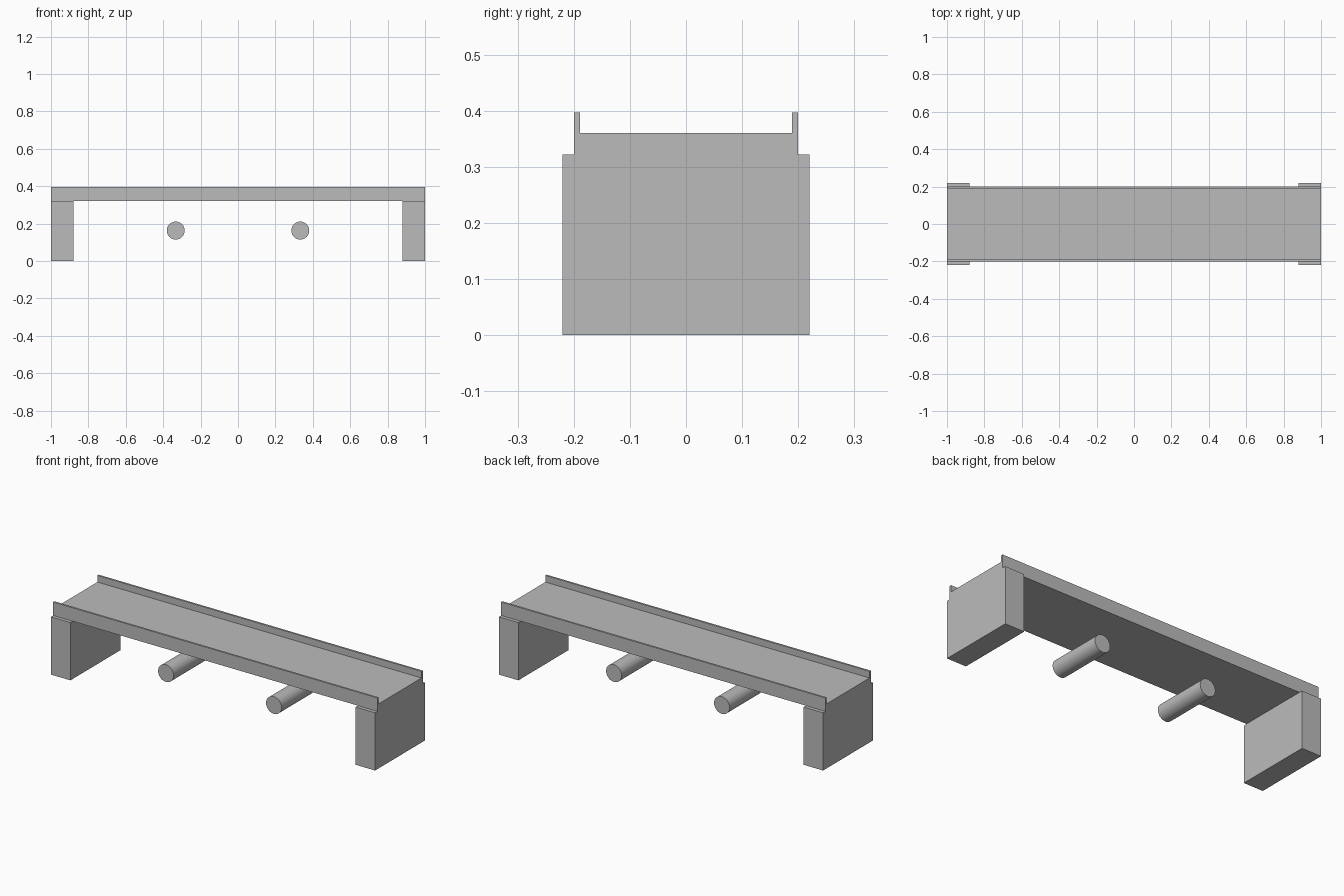
import bpy
import bmesh
from mathutils import Matrix

cube = bpy.data.objects.get("Cube")
if cube:
    bpy.data.objects.remove(cube, do_unlink=True)

grey = bpy.data.materials.new("concrete grey")
grey.use_nodes = True
colour = (0.5, 0.5, 0.5, 1)
grey.diffuse_color = colour
grey.node_tree.nodes["Principled BSDF"].inputs["Base Color"].default_value = colour


def add_object(name, bm):
    mesh = bpy.data.meshes.new(name)
    bm.to_mesh(mesh)
    bm.free()
    mesh.materials.append(grey)
    obj = bpy.data.objects.new(name, mesh)
    bpy.context.collection.objects.link(obj)
    return obj


def extrude_profile(name, points, length):
    """Extrude a closed (y, z) profile along x, centred on x = 0."""
    bm = bmesh.new()
    face = bm.faces.new([bm.verts.new((-length / 2, y, z)) for y, z in points])
    grown = bmesh.ops.extrude_face_region(bm, geom=[face])["geom"]
    verts = [v for v in grown if isinstance(v, bmesh.types.BMVert)]
    bmesh.ops.translate(bm, verts=verts, vec=(length, 0, 0))
    bmesh.ops.recalc_face_normals(bm, faces=bm.faces)
    return add_object(name, bm)


# Deck with a thin raised parapet along each long edge
half, inner = 0.2, 0.189
base, floor, top = 0.322, 0.36, 0.397
right_side = [(half, base), (half, top), (inner, top), (inner, floor)]
left_side = [(-y, z) for y, z in reversed(right_side)]
extrude_profile("deck_with_parapets", right_side + left_side, 2)

for side, label in ((-1, "right"), (1, "left")):
    # Solid end support, slightly wider than the deck
    pier = [(-0.22, 0), (0.22, 0), (0.22, base), (-0.22, base)]
    support = extrude_profile(label + "_end_support", pier, 0.12)
    support.location.x = side * 0.94

    # Round bar lying crosswise below the deck
    bm = bmesh.new()
    bmesh.ops.create_cone(bm, cap_ends=True, segments=32, radius1=0.048,
                          radius2=0.048, depth=0.32,
                          matrix=Matrix.Rotation(1.5707963, 4, "X"))
    for face in bm.faces:
        face.smooth = len(face.verts) == 4
    for edge in bm.edges:
        edge.smooth = all(len(f.verts) == 4 for f in edge.link_faces)
    bar = add_object(label + "_cross_bar", bm)
    bar.location = (side * 0.333, 0, 0.163)
